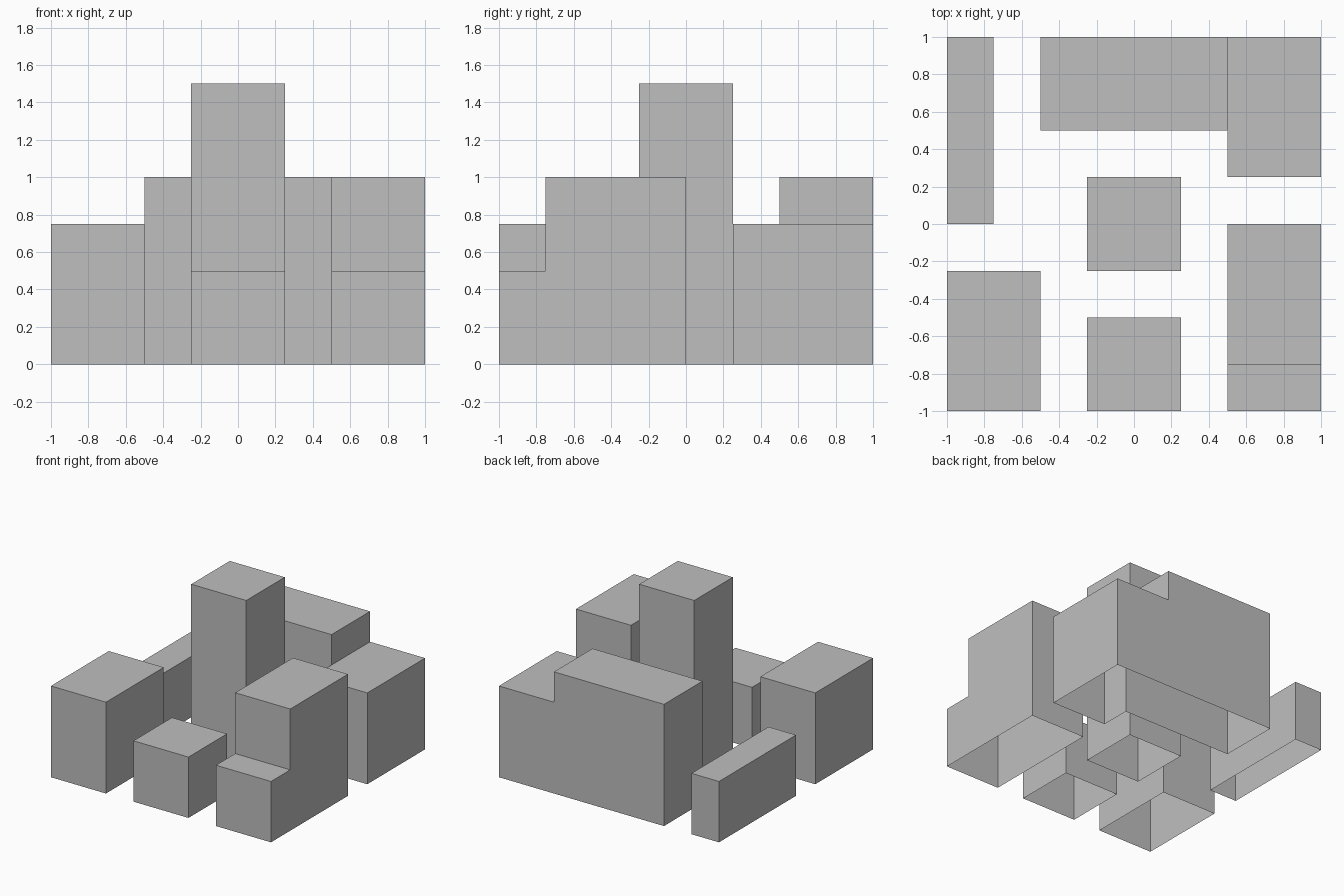
import bpy
import bmesh

if "Cube" in bpy.data.objects:
    bpy.data.objects.remove(bpy.data.objects["Cube"], do_unlink=True)

# One plain grey for every block
grey = bpy.data.materials.new("plain grey")
grey.use_nodes = True
color = (0.52, 0.52, 0.52, 1)
grey.diffuse_color = color
grey.node_tree.nodes["Principled BSDF"].inputs["Base Color"].default_value = color


def rect(x0, x1, y0, y1):
    return [(x0, y0), (x1, y0), (x1, y1), (x0, y1)]


def building(name, *parts):
    """Open-bottomed shell from (counter-clockwise footprint, height) parts.
    Where two parts share an edge, only the step between them gets a wall."""
    bm = bmesh.new()
    heights = {}
    for outline, height in parts:
        for a, b in zip(outline, outline[1:] + outline[:1]):
            heights[b, a] = height
    for outline, height in parts:
        bm.faces.new([bm.verts.new((*p, height)) for p in outline])
        for a, b in zip(outline, outline[1:] + outline[:1]):
            low = heights.get((a, b), 0)
            if low < height:
                corners = (*a, low), (*b, low), (*b, height), (*a, height)
                bm.faces.new([bm.verts.new(c) for c in corners])
    bmesh.ops.remove_doubles(bm, verts=bm.verts, dist=0.0001)
    mesh = bpy.data.meshes.new(name)
    bm.to_mesh(mesh)
    bm.free()
    mesh.materials.append(grey)
    obj = bpy.data.objects.new(name, mesh)
    bpy.context.collection.objects.link(obj)
    return obj


# Simple blocks
building("central_tower", (rect(-0.25, 0.25, -0.25, 0.25), 1.5))
building("front_low_block", (rect(-0.25, 0.25, -1, -0.5), 0.5))
building("front_corner_block", (rect(-1, -0.5, -1, -0.25), 0.75))
building("narrow_side_block", (rect(-1, -0.75, 0, 1), 0.5))

# Block with a low step at its front
building("stepped_block",
         (rect(0.5, 1, -1, -0.75), 0.5),
         (rect(0.5, 1, -0.75, 0), 1))

# L-shaped rear block: tall main part and lower corner wing
wing = [(0.5, 0.25), (1, 0.25), (1, 1), (0.5, 1), (0.5, 0.5)]
building("rear_corner_block",
         (rect(-0.5, 0.5, 0.5, 1), 1),
         (wing, 0.75))
